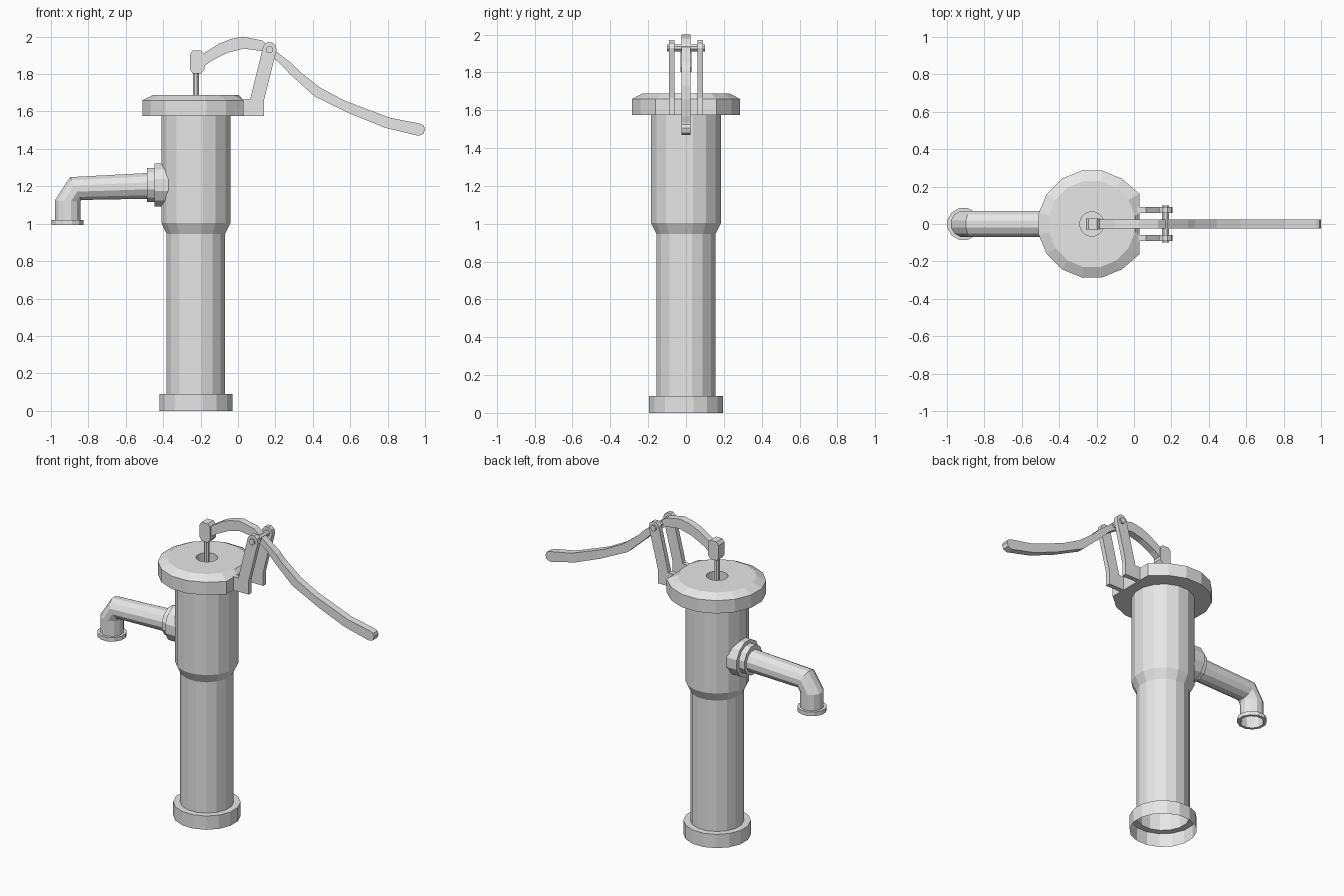
import bpy, bmesh, math
from mathutils import Vector

if "Cube" in bpy.data.objects:
    bpy.data.objects.remove(bpy.data.objects["Cube"])

CX = -0.225          # axis of the pump body
SIDES = 16

metal = bpy.data.materials.new("light grey metal")
metal.diffuse_color = (0.8, 0.8, 0.8, 1)
metal.use_nodes = True
metal.node_tree.nodes["Principled BSDF"].inputs["Base Color"].default_value = metal.diffuse_color


def finish(name, bm):
    bmesh.ops.recalc_face_normals(bm, faces=bm.faces)
    me = bpy.data.meshes.new(name)
    bm.to_mesh(me)
    bm.free()
    me.materials.append(metal)
    ob = bpy.data.objects.new(name, me)
    bpy.context.collection.objects.link(ob)
    return ob


def skin(name, rings, cap_start=False, cap_end=False):
    """Join successive rings of points with quads."""
    bm = bmesh.new()
    loops = [[bm.verts.new(p) for p in ring] for ring in rings]
    n = len(loops[0])
    for a, b in zip(loops, loops[1:]):
        for i in range(n):
            j = (i + 1) % n
            bm.faces.new((a[i], a[j], b[j], b[i]))
    if cap_start:
        bm.faces.new(loops[0])
    if cap_end:
        bm.faces.new(loops[-1])
    return finish(name, bm)


def level_ring(r, z, n=SIDES, flat_x=None):
    """Horizontal ring about the body axis; r is measured to the flats."""
    R = r / math.cos(math.pi / n)
    pts = []
    for i in range(n):
        a = (i + 0.5) * 2 * math.pi / n
        x, y = CX + R * math.cos(a), R * math.sin(a)
        if flat_x is not None and math.cos(a) > 0.8:
            x = flat_x
        pts.append(Vector((x, y, z)))
    return pts


def tilted_ring(outer, inner, ry, n=12):
    """Ring spanning two points of the xz plane, with half width ry in y."""
    o, i = Vector((outer[0], 0, outer[1])), Vector((inner[0], 0, inner[1]))
    c, u = (o + i) / 2, (o - i) / 2
    k = 1 / math.cos(math.pi / n)
    angles = [(j + 0.5) * 2 * math.pi / n for j in range(n)]
    return [c + u * k * math.cos(a) + Vector((0, ry * k * math.sin(a), 0)) for a in angles]


def plate(name, outline, y0, y1):
    """Extrude an xz outline between two y values."""
    return skin(name, [[(x, y, z) for x, z in outline] for y in (y0, y1)], True, True)


# Body: open foot collar, pipe, wider barrel
skin("pump_body", [level_ring(r, z) for r, z in [
    (0.196, 0), (0.196, 0.09), (0.156, 0.09), (0.156, 0.945), (0.185, 1.005), (0.185, 1.576)]])

# Cap, cut flat on the handle side, with a recess for the rod
skin("pump_cap", [
    level_ring(0.185, 1.576),
    level_ring(0.285, 1.576, flat_x=0.029),
    level_ring(0.285, 1.66, flat_x=0.029),
    level_ring(0.23, 1.688),
    level_ring(0.064, 1.688),
    level_ring(0.064, 1.63)], cap_end=True)

# Piston rod and its head
skin("piston_rod", [level_ring(0.016, z, 8) for z in (1.63, 1.81)], True, True)
plate("rod_head", [(-0.242, 1.802), (-0.197, 1.802), (-0.18, 1.825), (-0.18, 1.905),
                   (-0.197, 1.925), (-0.242, 1.925), (-0.257, 1.905), (-0.257, 1.825)],
      -0.03, 0.03)

# Curved handle
plate("handle", [
    (-0.20, 1.90), (-0.10, 1.963), (-0.04, 1.987), (0.027, 2.0), (0.128, 1.98), (0.20, 1.925),
    (0.29, 1.855), (0.33, 1.813), (0.44, 1.727), (0.57, 1.658), (0.81, 1.567),
    (0.973, 1.535), (0.993, 1.525), (1.0, 1.505), (0.992, 1.48), (0.965, 1.47),
    (0.786, 1.513), (0.60, 1.588), (0.41, 1.68), (0.278, 1.80), (0.214, 1.867),
    (0.128, 1.923), (0.032, 1.936), (-0.053, 1.915), (-0.14, 1.872), (-0.20, 1.83)],
    -0.023, 0.023)

# Pair of handle brackets
for side, s in (("front", -1), ("back", 1)):
    plate(side + "_bracket", [
        (0.02, 1.576), (0.14, 1.576), (0.14, 1.665), (0.206, 1.93), (0.2, 1.955), (0.18, 1.97),
        (0.155, 1.97), (0.135, 1.95), (0.065, 1.665), (0.02, 1.665)], s * 0.06, s * 0.09)

# Pivot pin through brackets and handle
plate("pivot_pin", [(0.168 + 0.02 * math.cos(a), 1.93 + 0.02 * math.sin(a))
                    for a in (math.pi * (k + 0.5) / 4 for k in range(8))], -0.1, 0.1)

# Stepped flange where the spout meets the barrel
def upright(x, r):
    return tilted_ring((x, 1.207 + r), (x, 1.207 - r), r)

skin("spout_flange", [upright(x, r) for x, r in [
    (-0.34, 0.115), (-0.447, 0.115), (-0.447, 0.092), (-0.487, 0.092), (-0.487, 0.06)]])

# Spout pipe with mitred elbow and lipped outlet
skin("spout", [
    tilted_ring((-0.45, 1.273), (-0.45, 1.134), 0.07),
    tilted_ring((-0.898, 1.249), (-0.838, 1.127), 0.07),
    tilted_ring((-0.979, 1.125), (-0.842, 1.118), 0.069),
    tilted_ring((-0.979, 1.02), (-0.843, 1.02), 0.068),
    tilted_ring((-0.997, 1.02), (-0.826, 1.02), 0.085),
    tilted_ring((-0.997, 0.994), (-0.826, 0.994), 0.085),
    tilted_ring((-0.979, 0.994), (-0.843, 0.994), 0.068),
    tilted_ring((-0.977, 1.03), (-0.845, 1.03), 0.066)])
